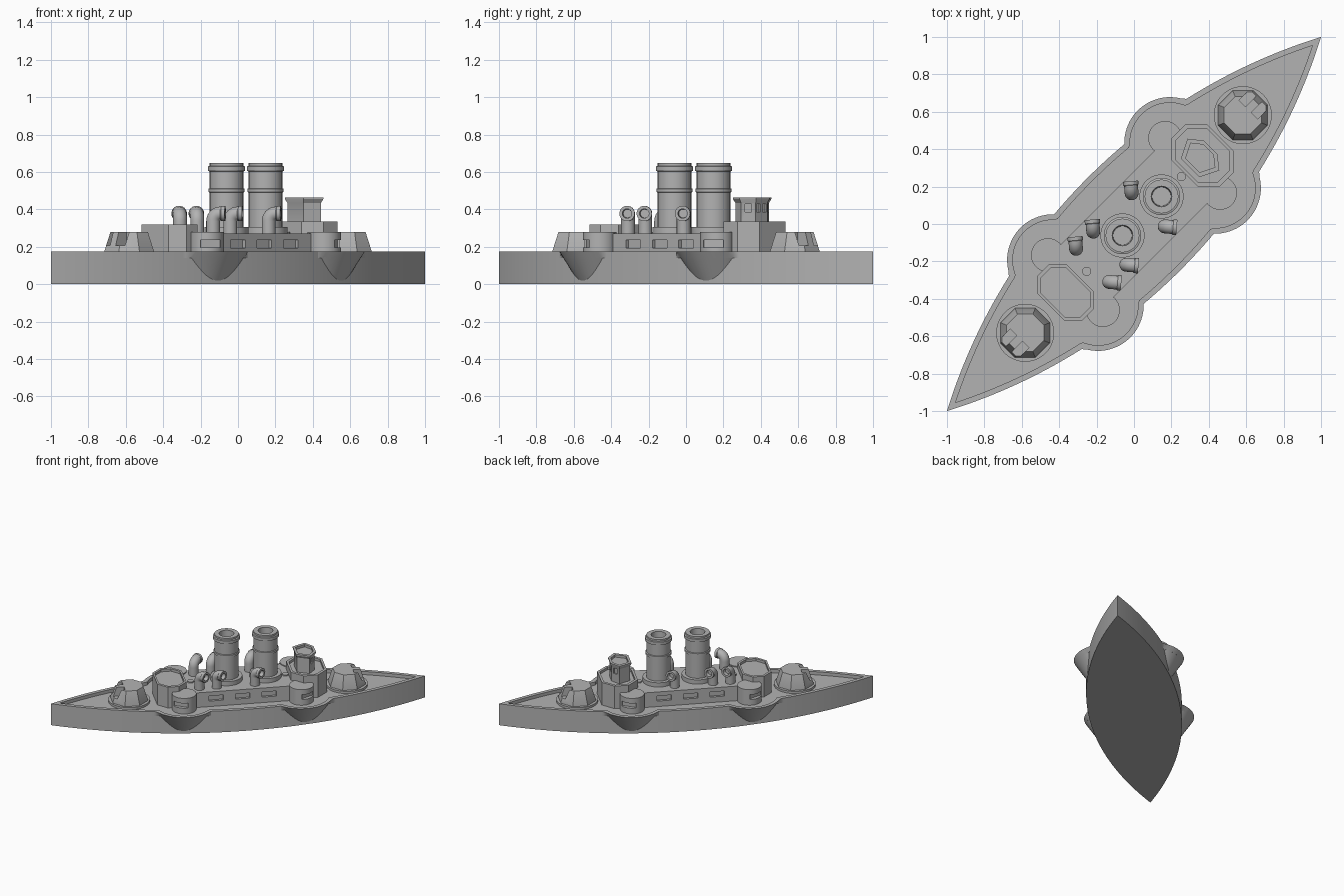
import bpy, bmesh, math
from math import pi, sin, cos, sqrt, radians
from mathutils import Matrix

old = bpy.data.objects.get("Cube")
if old:
    bpy.data.objects.remove(old)

grey = bpy.data.materials.new("ship grey")
grey.use_nodes = True
colour = (0.45, 0.45, 0.45, 1)
grey.diffuse_color = colour
grey.node_tree.nodes["Principled BSDF"].inputs["Base Color"].default_value = colour

# The ship is laid out along x, then turned onto the diagonal
TURN = Matrix.Rotation(radians(45), 4, "Z")


def loft(name, rings):
    """Skin matching rings of points and cap both ends."""
    bm = bmesh.new()
    rows = [[bm.verts.new(p) for p in ring] for ring in rings]
    n = len(rows[0])
    for a, b in zip(rows, rows[1:]):
        for i in range(n):
            j = (i + 1) % n
            bm.faces.new((a[i], a[j], b[j], b[i]))
    bm.faces.new(rows[0][::-1])
    bm.faces.new(rows[-1])
    bmesh.ops.recalc_face_normals(bm, faces=bm.faces)
    bm.transform(TURN)
    mesh = bpy.data.meshes.new(name)
    bm.to_mesh(mesh)
    bm.free()
    mesh.materials.append(grey)
    obj = bpy.data.objects.new(name, mesh)
    bpy.context.collection.objects.link(obj)
    return obj


def stack(name, shape, centre, profile):
    """Stack scaled copies of a flat shape; profile holds (scale, z)."""
    return loft(name, [[(centre[0] + s * x, centre[1] + s * y, z) for x, y in shape]
                       for s, z in profile])


def ngon(n, start=0.0):
    return [(cos(start + 2 * pi * i / n), sin(start + 2 * pi * i / n)) for i in range(n)]


ROUND = ngon(48)
OCTAGON = ngon(8, pi / 8)


def cut_box(obj, centre, size, z0, z1, angle=0.0):
    """Cut a box-shaped recess, turned about the vertical."""
    c, s = cos(angle), sin(angle)
    a, b = size[0] / 2, size[1] / 2
    shape = [(x * c - y * s, x * s + y * c) for x, y in ((a, b), (-a, b), (-a, -b), (a, -b))]
    cutter = stack("cutter", shape, centre, [(1, z0), (1, z1)])
    cutter.hide_render = True
    mod = obj.modifiers.new("recess", "BOOLEAN")
    mod.operation, mod.solver, mod.object = "DIFFERENCE", "EXACT", cutter
    bpy.context.view_layer.objects.active = obj
    bpy.ops.object.modifier_apply(modifier=mod.name)
    bpy.data.objects.remove(cutter)


# Hull: two arcs meeting at bow and stern, widened by four round sponsons
HALF, BEAM = sqrt(2), 0.35
ARC = (HALF ** 2 + BEAM ** 2) / (2 * BEAM)
SP_U, SP_V, SP_R, SLOPE = 0.443, 0.17, 0.245, 0.628
RIM, DECK, SKIRT = 0.176, 0.15, 0.14


def outline(z, inset=0.0, sponson=0.0, count=160):
    arc = ARC - inset
    half = sqrt(arc ** 2 - (ARC - BEAM) ** 2)
    side = []
    for i in range(1, count):
        u = half * (2 * i / count - 1)
        v = sqrt(arc ** 2 - u * u) - (ARC - BEAM)
        d = abs(u) - SP_U
        if abs(d) < sponson:
            v = max(v, SP_V + sqrt(sponson ** 2 - d * d))
        side.append((u, v))
    lower = [(u, -v, z) for u, v in side]
    upper = [(u, v, z) for u, v in reversed(side)]
    return [(-half, 0, z)] + lower + [(half, 0, z)] + upper


loft("hull", [outline(0), outline(SKIRT)])
loft("deck_and_bulwark", [
    outline(SKIRT, 0, SP_R - SLOPE * (RIM - SKIRT)), outline(RIM, 0, SP_R),
    outline(RIM, 0.03, SP_R - 0.03), outline(DECK, 0.03, SP_R - 0.03)])

# Deckhouse with three windows on each side
house = stack("deckhouse", [(0.44, 0.2), (-0.44, 0.2), (-0.44, -0.2), (0.44, -0.2)],
              (0, 0), [(1, SKIRT), (1, 0.27)])
for side in (-1, 1):
    for u in (-0.2, 0, 0.2):
        cut_box(house, (u, side * 0.2), (0.11, 0.04), 0.195, 0.237)

# Sponsons and their small round casemates
for end, end_name in ((1, "fore"), (-1, "aft")):
    for side, side_name in ((1, "left"), (-1, "right")):
        tag = end_name + "_" + side_name
        stack("sponson_" + tag, ROUND, (end * SP_U, side * SP_V),
              [(SP_R - SLOPE * RIM, 0.001), (SP_R - SLOPE * (RIM - 0.145), 0.145)])
        u, v = end * SP_U, side * 0.208
        casemate = stack("casemate_" + tag, ROUND, (u, v), [(0.09, SKIRT), (0.09, 0.278)])
        angle = math.atan2(side * cos(pi / 6), end * sin(pi / 6))
        cut_box(casemate, (u + 0.085 * cos(angle), v + 0.085 * sin(angle)),
                (0.05, 0.11), 0.197, 0.237, angle)

    # Main gun turret with two open gun slots facing the end of the ship
    u = end * 0.823
    stack("barbette_" + end_name, ROUND, (u, 0), [(0.155, SKIRT), (0.155, 0.168)])
    turret = stack("gun_turret_" + end_name, OCTAGON, (u, 0),
                   [(0.143, 0.16), (0.143, 0.178), (0.108, 0.28)])
    for v in (-0.046, 0.046):
        cut_box(turret, (end * 0.96, v), (0.19, 0.05), 0.208, 0.32)

    # Small hatch on the deckhouse roof
    stack("hatch_" + end_name, ROUND, (end * 0.358, 0), [(0.024, 0.26), (0.024, 0.28)])


# Octagonal platforms with a raised rim
def platform(name, u, length, width, end_edge, side_edge, top):
    quarter = [(length, end_edge), (side_edge, width)]
    shape = quarter + [(-x, y) for x, y in reversed(quarter)]
    shape += [(-x, -y) for x, y in shape]
    stack(name, shape, (u, 0), [(1, SKIRT), (1, top), (0.87, top), (0.87, top - 0.02)])


platform("fore_platform", 0.518, 0.136, 0.182, 0.099, 0.053, 0.335)
platform("aft_platform", -0.518, 0.11, 0.17, 0.1025, 0.042, 0.32)

# Wheelhouse with a flared open top and forward windows
half_plan = [(0.075, 0.05), (0.02, 0.12), (-0.08, 0.07)]
plan = half_plan + [(x, -y) for x, y in reversed(half_plan)]
bridge_u = 0.505
wheelhouse = stack("wheelhouse", plan, (bridge_u, 0),
                   [(0.88, 0.3), (0.88, 0.435), (1, 0.455), (1, 0.465), (0.76, 0.465), (0.76, 0.445)])
for side in (-1, 1):
    cut_box(wheelhouse, (bridge_u + 0.066, side * 0.023), (0.02, 0.028), 0.385, 0.428)
    cut_box(wheelhouse, (bridge_u + 0.042, side * 0.075), (0.02, 0.035), 0.385, 0.428,
            side * radians(38))

# Two banded funnels with hollow tops
FUNNEL = [(0.118, 0.25), (0.118, 0.305), (0.09, 0.305), (0.09, 0.49), (0.097, 0.493),
          (0.097, 0.51), (0.09, 0.513), (0.09, 0.603), (0.1, 0.606), (0.1, 0.63),
          (0.09, 0.633), (0.09, 0.647), (0.055, 0.647), (0.05, 0.56)]
for name, u in (("aft_funnel", -0.087), ("fore_funnel", 0.208)):
    stack(name, ROUND, (u, 0), FUNNEL)


# Cowl vents: bent pipes with a hollow mouth facing forward and outward
def vent(name, u, v, heading):
    bend, r, top = 0.04, 0.037, 0.338
    path = [(0, 0.26, 0, r)]
    for i in range(9):
        a = pi / 2 * i / 8
        path.append((bend * (1 - cos(a)), top + bend * sin(a), a, r))
    end, z = bend, top + bend
    path += [(end + 0.005, z, pi / 2, 0.041), (end + 0.025, z, pi / 2, 0.041),
             (end + 0.025, z, pi / 2, 0.025), (end - 0.005, z, pi / 2, 0.023)]
    rings = []
    for x, h, a, radius in path:
        ring = []
        for p, q in ngon(24):
            f, s = x + radius * p * cos(a), radius * q
            ring.append((u + f * cos(heading) - s * sin(heading),
                         v + f * sin(heading) + s * cos(heading), h - radius * p * sin(a)))
        rings.append(ring)
    loft(name, rings)


for side, side_name in ((1, "left"), (-1, "right")):
    for label, u in (("fore", 0.107), ("mid", -0.183), ("aft", -0.313)):
        vent("vent_" + label + "_" + side_name, u, side * 0.125, side * radians(50))

# Smooth the round surfaces, keep the edges crisp
bpy.ops.object.select_all(action="DESELECT")
for obj in bpy.context.collection.objects:
    if obj.type == "MESH" and grey.name in obj.data.materials:
        obj.select_set(True)
        bpy.context.view_layer.objects.active = obj
bpy.ops.object.shade_smooth_by_angle(angle=radians(30))
